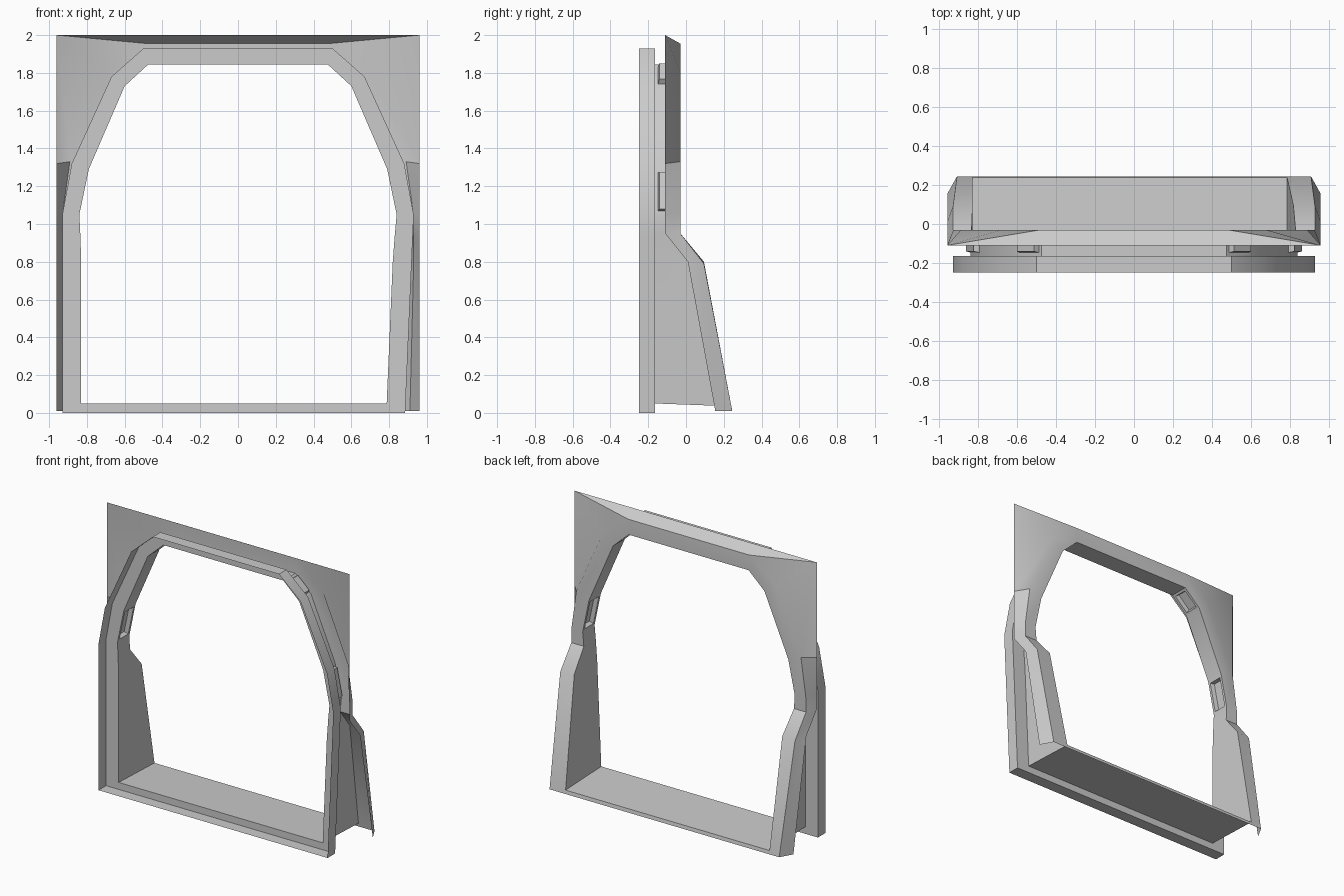
import bpy, bmesh, math
from mathutils import Vector

if "Cube" in bpy.data.objects:
    bpy.data.objects.remove(bpy.data.objects["Cube"])

# Half profiles (x, z), from the sill up to the header; same point count so they loft
OUTER = [(.93, 0), (.93, .8), (.93, .95), (.93, 1.05), (.88, 1.32), (.67, 1.78), (.50, 1.93)]
INNER = [(.83, .05), (.83, .8), (.835, .95), (.84, 1.05), (.79, 1.29), (.60, 1.73), (.475, 1.845)]
RIM = [(.91, .01), (.93, .79), (.93, .95), (.928, 1.06), (.89, 1.33), (.68, 1.80), (.48, 1.955)]
SQUARE = [(.96, .01), (.96, .8), (.96, .95), (.96, 1.05), (.96, 1.32), (.96, 2), (.96, 2)]
BACK_Y = [.245, .095] + [-.03] * 5
EDGE_Y = [.155, .01] + [-.11] * 5


def ring(half, y, taper=0.0, sill_z=None):
    """Mirror a half profile; the right lower post leans inward by taper."""
    ys = y if isinstance(y, list) else [y] * len(half)
    pts = [Vector((x, v, z)) for (x, z), v in zip(half, ys)]
    if sill_z is not None:
        pts[0].z = sill_z
    left = [Vector((-p.x, p.y, p.z)) for p in pts]
    right = [p - Vector((taper * max(0, 1 - p.z / 1.05), 0, 0)) for p in pts]
    return left + right[::-1]


def loft(name, rings, closed):
    """Skin consecutive rings; closed[i] adds the sill span of strip i."""
    bm = bmesh.new()
    rows = [[bm.verts.new(p) for p in r] for r in rings]
    n = len(rings[0])
    for a, b, c in zip(rows, rows[1:], closed):
        for i in range(n if c else n - 1):
            j = (i + 1) % n
            bm.faces.new((a[i], a[j], b[j], b[i]))
    bmesh.ops.remove_doubles(bm, verts=bm.verts[:], dist=1e-4)
    bmesh.ops.recalc_face_normals(bm, faces=bm.faces[:])
    return name, bm


def finish(name, bm):
    bm.normal_update()
    me = bpy.data.meshes.new(name)
    bm.to_mesh(me)
    bm.free()
    ob = bpy.data.objects.new(name, me)
    bpy.context.collection.objects.link(ob)
    bpy.ops.object.select_all(action='DESELECT')
    ob.select_set(True)
    bpy.context.view_layer.objects.active = ob
    bpy.ops.object.shade_smooth_by_angle(angle=math.radians(30))
    return ob


outer_taper, inner_taper = .045, .045
seat = ring(INNER, -.165, inner_taper)
jamb_back = ring(INNER, [.24] + BACK_Y[1:], inner_taper, sill_z=.035)

# Front flange: outer lip wall plus the recessed seat face
finish(*loft("front_flange",
             [ring(OUTER, -.25, outer_taper), ring(OUTER, -.165, outer_taper), seat],
             [True, True]))

# Jamb with sill, and four latch pockets pushed outward from the opening
name, bm = loft("jamb", [seat, jamb_back], [True])
bm.faces.ensure_lookup_table()
for f in [bm.faces[i] for i in (3, 5, 7, 9)]:
    bm.normal_update()
    out = f.normal.copy()
    mid = f.calc_center_median()
    if out.dot(mid - Vector((0, mid.y, 1))) < 0:
        out.negate()
    bmesh.ops.inset_individual(bm, faces=[f], thickness=.018, use_even_offset=True)
    bmesh.ops.inset_individual(bm, faces=[f], thickness=.006, use_even_offset=True)
    bmesh.ops.translate(bm, verts=f.verts[:], vec=out * .03)
finish(name, bm)

# Back trim: flat rim, then a flare out to the square outline
finish(*loft("back_trim",
             [jamb_back, ring(RIM, BACK_Y), ring(SQUARE, EDGE_Y)],
             [True, False]))
